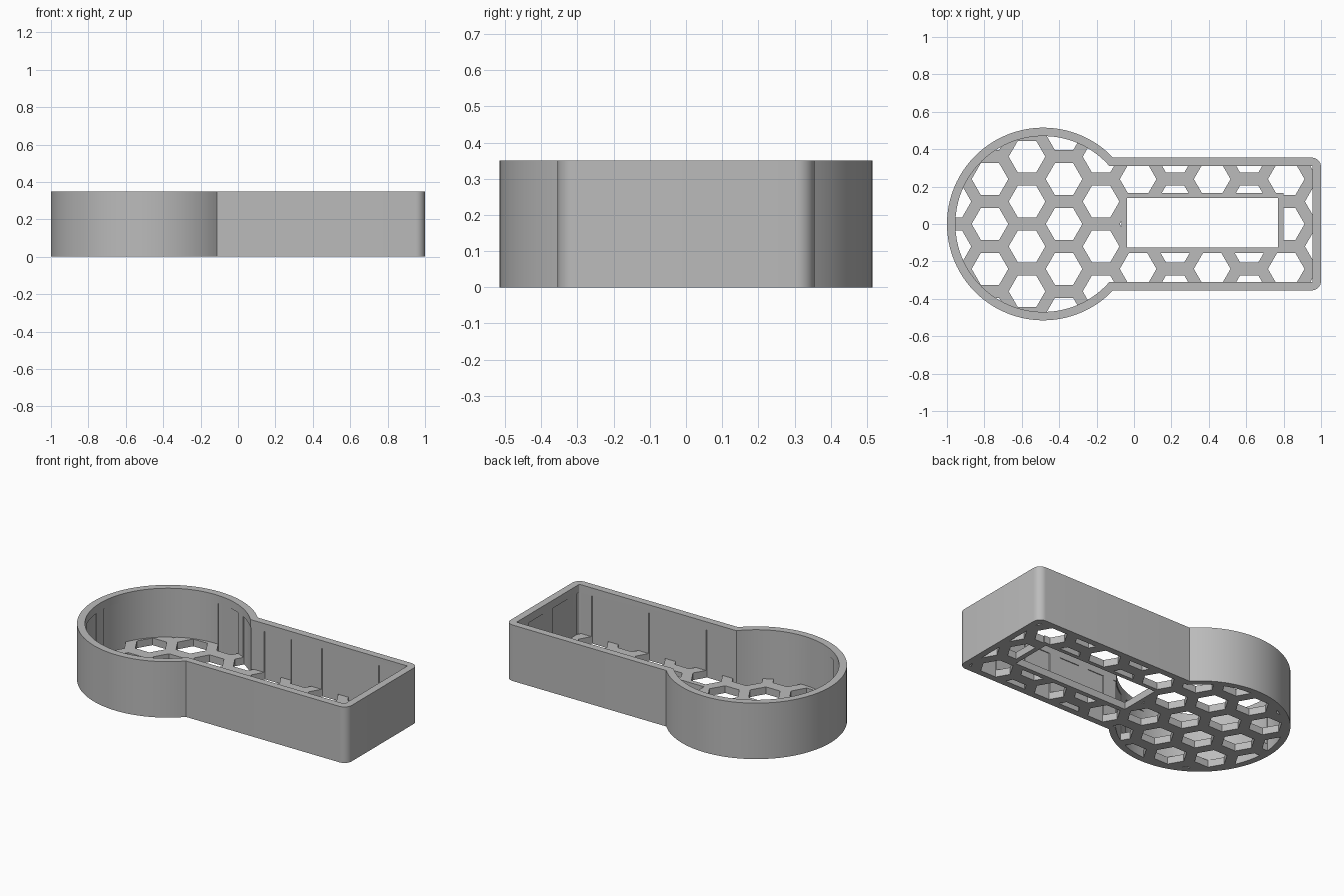
import bpy, bmesh, math

if "Cube" in bpy.data.objects:
    bpy.data.objects.remove(bpy.data.objects["Cube"])

HEIGHT, FLOOR, WALL = 0.35, 0.045, 0.045
CX, RADIUS, HALF_W = -0.485, 0.515, 0.355


def outline(inset):
    """Keyhole outline: a round head joined to a box with rounded corners."""
    r, w, end = RADIUS - inset, HALF_W - inset, 1 - inset
    fillet = max(0.05 - inset, 0.002)
    start = math.asin(w / r)
    pts = []
    n = 96
    for i in range(n + 1):
        a = start + (2 * math.pi - 2 * start) * i / n
        pts.append((CX + r * math.cos(a), r * math.sin(a)))
    for sy, first in ((-1, -math.pi / 2), (1, 0)):
        for i in range(9):
            a = first + math.pi / 2 * i / 8
            pts.append((end - fillet + fillet * math.cos(a),
                        sy * (w - fillet) + fillet * math.sin(a)))
    return pts


def rect(x0, x1, y0, y1):
    return [(x0, y0), (x1, y0), (x1, y1), (x0, y1)]


def prisms(name, shapes, z0, z1):
    """One object holding an upright prism for each 2D shape."""
    bm = bmesh.new()
    for pts in shapes:
        low = [bm.verts.new((x, y, z0)) for x, y in pts]
        top = [bm.verts.new((x, y, z1)) for x, y in pts]
        bm.faces.new(low[::-1])
        bm.faces.new(top)
        for i in range(len(pts)):
            j = (i + 1) % len(pts)
            bm.faces.new((low[i], low[j], top[j], top[i]))
    mesh = bpy.data.meshes.new(name)
    bm.to_mesh(mesh)
    bm.free()
    obj = bpy.data.objects.new(name, mesh)
    bpy.context.collection.objects.link(obj)
    return obj


def boolean(obj, cutter, operation):
    cutter.hide_render = True
    mod = obj.modifiers.new("cut", 'BOOLEAN')
    mod.operation, mod.solver, mod.object = operation, 'EXACT', cutter
    bpy.context.view_layer.objects.active = obj
    bpy.ops.object.modifier_apply(modifier=mod.name)
    bpy.data.objects.remove(cutter)


# Solid body, hollowed from above
tray = prisms("tray", [outline(0)], 0, HEIGHT)
boolean(tray, prisms("cavity_cutter", [outline(WALL)], FLOOR, 0.5), 'DIFFERENCE')

# Honeycomb vents, trimmed to the inside and around the slot frame
DX, DY, HEX = 0.198, 0.24, 0.098
hexes = []
for col in range(-2, 9):
    for row in range(-3, 4):
        x = -0.572 + DX * col
        y = DY * row + (DY / 2 if col % 2 == 0 else 0)
        hexes.append([(x + HEX * math.cos(k * math.pi / 3),
                       y + HEX * math.sin(k * math.pi / 3)) for k in range(6)])
vents = prisms("vent_cutter", hexes, -0.1, 0.3)
boolean(vents, prisms("vent_limit", [outline(WALL - 0.005)], -0.2, 0.4), 'INTERSECT')
boolean(vents, prisms("frame_limit", [rect(-0.067, 0.80, -0.155, 0.165)], -0.2, 0.4), 'DIFFERENCE')
boolean(tray, vents, 'DIFFERENCE')

# Rectangular slot in the floor
boolean(tray, prisms("slot_cutter", [rect(-0.037, 0.77, -0.125, 0.14)], -0.1, 0.2), 'DIFFERENCE')

# Plain grey finish
mat = bpy.data.materials.new("grey_plastic")
mat.use_nodes = True
grey = (0.5, 0.5, 0.5, 1)
mat.diffuse_color = grey
mat.node_tree.nodes["Principled BSDF"].inputs["Base Color"].default_value = grey
tray.data.materials.clear()
tray.data.materials.append(mat)
for poly in tray.data.polygons:
    poly.material_index = 0

bpy.ops.object.select_all(action='DESELECT')
tray.select_set(True)
bpy.context.view_layer.objects.active = tray
bpy.ops.object.shade_smooth_by_angle(angle=math.radians(30))
